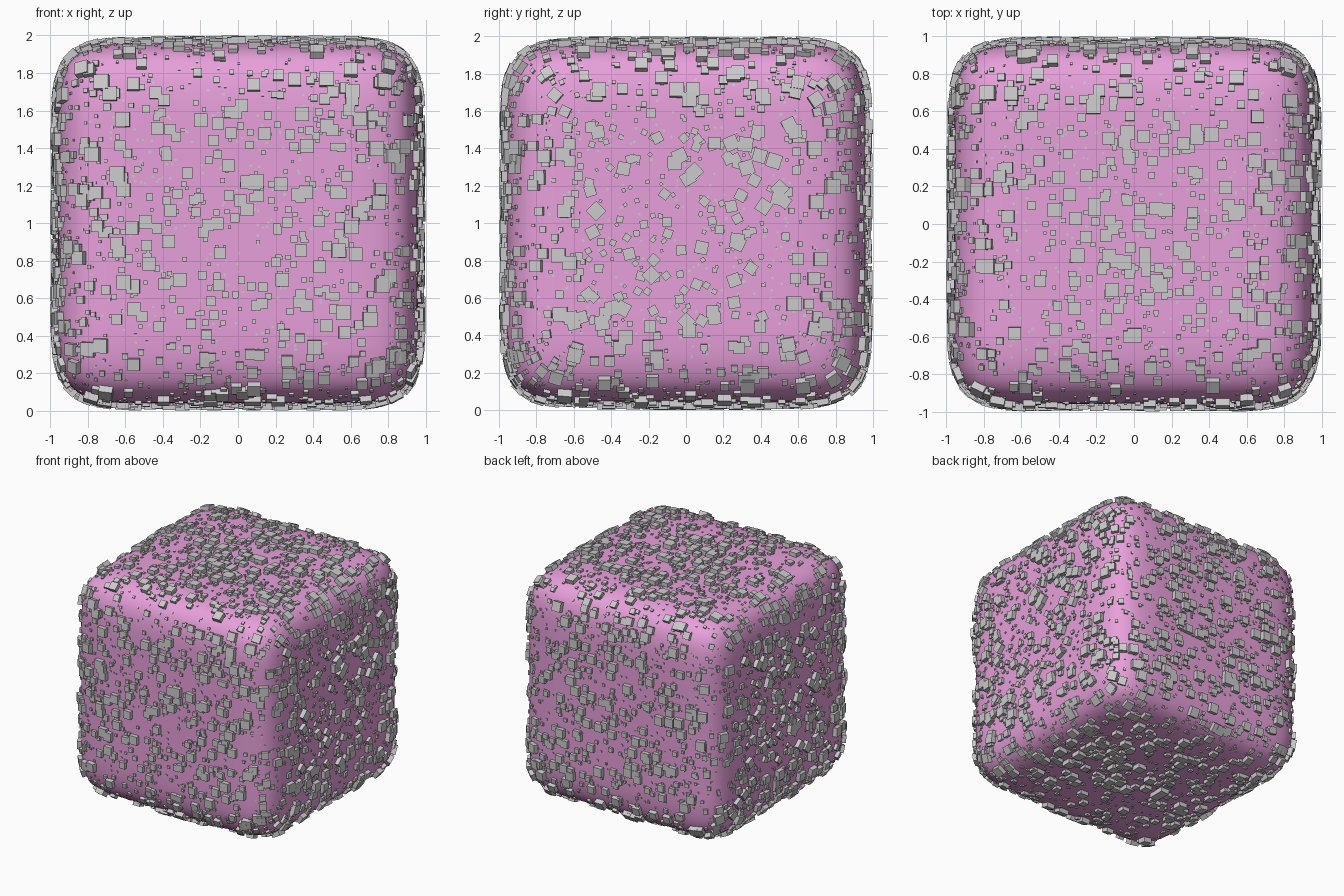
import bpy, bmesh, math, random
from itertools import accumulate
from mathutils import Vector, Matrix

if "Cube" in bpy.data.objects:
    bpy.data.objects.remove(bpy.data.objects["Cube"])

random.seed(4)
HALF = 0.96      # half width of the rounded block
COUNT = 5600     # number of scattered chips

# rounded block: gridded cube softened by subdivision
bm = bmesh.new()
bmesh.ops.create_cube(bm, size=2 * HALF)
bmesh.ops.subdivide_edges(bm, edges=bm.edges[:], cuts=3, use_grid_fill=True)
bmesh.ops.translate(bm, verts=bm.verts, vec=(0, 0, 1))
for f in bm.faces:
    f.smooth = True
mesh = bpy.data.meshes.new("rounded_block")
bm.to_mesh(mesh)
bm.free()
block = bpy.data.objects.new("rounded_block", mesh)
bpy.context.collection.objects.link(block)
sub = block.modifiers.new("soften", 'SUBSURF')
sub.levels = sub.render_levels = 3
pink = bpy.data.materials.new("pink")
pink.diffuse_color = (0.8, 0.35, 0.7, 1)
pink.use_nodes = True
pink.node_tree.nodes["Principled BSDF"].inputs["Base Color"].default_value = pink.diffuse_color
mesh.materials.append(pink)

# triangles of the softened surface, weighted by area
bpy.context.view_layer.update()
evaluated = block.evaluated_get(bpy.context.evaluated_depsgraph_get())
surface = evaluated.to_mesh()
surface.calc_loop_triangles()
coords = [v.co.copy() for v in surface.vertices]
normals = [v.normal.copy() for v in surface.vertices]
tris = [tuple(t.vertices) for t in surface.loop_triangles]
weights = list(accumulate(t.area for t in surface.loop_triangles))
evaluated.to_mesh_clear()


def chip_matrix(tri):
    """Random spot on a triangle, standing on its normal, with a random size."""
    a, b = random.random(), random.random()
    if a + b > 1:
        a, b = 1 - a, 1 - b
    w = (1 - a - b, a, b)
    pos = sum((coords[i] * k for i, k in zip(tri, w)), Vector())
    n = sum((normals[i] * k for i, k in zip(tri, w)), Vector()).normalized()
    side = Vector((1, 0, 0)).cross(n)
    if side.length < 0.01:      # flat middle of the two side faces: any turn
        t = random.uniform(0, math.tau)
        side = Vector((0, math.cos(t), math.sin(t)))
    side = (side - n * side.dot(n)).normalized()
    size = 0.012 + 0.066 * random.random() ** 2.8
    rot = Matrix((side, n.cross(side), n)).transposed().to_4x4()
    return Matrix.Translation(pos) @ rot @ Matrix.Scale(size, 4)


# scattered chips: little cubes half sunk in the surface
corners = [Vector((x, y, z)) for z in (-.5, .5)
           for x, y in ((-.5, -.5), (.5, -.5), (.5, .5), (-.5, .5))]
quads = [(3, 2, 1, 0), (4, 5, 6, 7), (0, 1, 5, 4),
         (1, 2, 6, 5), (2, 3, 7, 6), (3, 0, 4, 7)]
verts, faces = [], []
for tri in random.choices(tris, cum_weights=weights, k=COUNT):
    m, base = chip_matrix(tri), len(verts)
    verts += [m @ c for c in corners]
    faces += [tuple(base + i for i in q) for q in quads]
chip_mesh = bpy.data.meshes.new("scattered_chips")
chip_mesh.from_pydata(verts, [], faces)
chips = bpy.data.objects.new("scattered_chips", chip_mesh)
bpy.context.collection.objects.link(chips)
